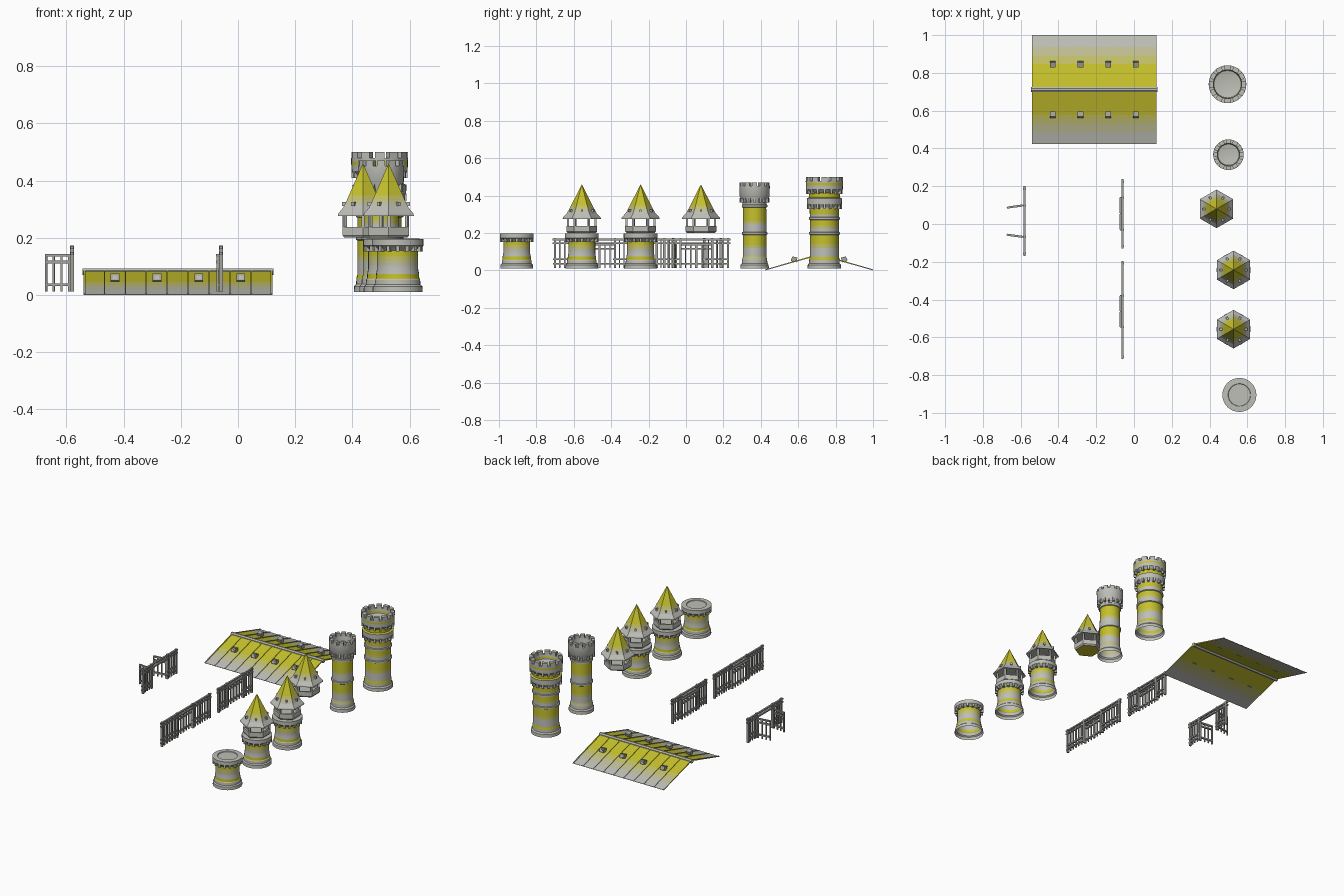
import bpy, bmesh, math
from math import pi, sin, cos
from mathutils import Matrix, Vector

cube = bpy.data.objects.get("Cube")
if cube:
    bpy.data.objects.remove(cube, do_unlink=True)


def material(name, rgb):
    m = bpy.data.materials.new(name)
    m.use_nodes = True
    m.diffuse_color = (*rgb, 1)
    bsdf = m.node_tree.nodes["Principled BSDF"]
    bsdf.inputs["Base Color"].default_value = (*rgb, 1)
    bsdf.inputs["Roughness"].default_value = 0.8
    return m


MATS = [material("stone_grey", (.52, .52, .48)),
        material("pale_sand", (.53, .52, .3)),
        material("straw", (.55, .53, .14)),
        material("bright_yellow", (.56, .53, .025)),
        material("fence_grey", (.36, .36, .34))]
GREY, PALE, STRAW, YELLOW, FENCE = range(5)


def box(bm, centre, size, rot=Matrix()):
    m = Matrix.Translation(centre) @ rot @ Matrix.Diagonal((*size, 1))
    bmesh.ops.create_cube(bm, size=1, matrix=m)


def lathe(bm, profile, sides):
    """Revolve (radius, height) points around z."""
    rings = []
    for r, z in profile:
        if r == 0:
            rings.append([bm.verts.new((0, 0, z))] * sides)
        else:
            rings.append([bm.verts.new((r * cos(pi / 2 + i * 2 * pi / sides),
                                        r * sin(pi / 2 + i * 2 * pi / sides), z))
                          for i in range(sides)])
    for a, b in zip(rings, rings[1:]):
        for i in range(sides):
            j = (i + 1) % sides
            quad = list(dict.fromkeys((a[i], a[j], b[j], b[i])))
            bm.faces.new(quad)


def radial_boxes(bm, count, radius, z, size, half_step=False):
    """Ring of boxes; size is (radial, tangential, height)."""
    for i in range(count):
        a = pi / 2 + (i + (.5 if half_step else 0)) * 2 * pi / count
        box(bm, (radius * cos(a), radius * sin(a), z), size, Matrix.Rotation(a, 4, 'Z'))


def finish(name, bm, loc=(0, 0, 0), bands=(), base=GREY, smooth=False):
    """Cut faces at band heights, colour them and make the object."""
    for z, _ in bands:
        bmesh.ops.bisect_plane(bm, geom=bm.verts[:] + bm.edges[:] + bm.faces[:],
                               plane_co=(0, 0, z), plane_no=(0, 0, 1))
    for f in bm.faces:
        f.material_index = base
        h = f.calc_center_median().z
        for z, mat in bands:
            if h > z:
                f.material_index = mat
    bmesh.ops.recalc_face_normals(bm, faces=bm.faces[:])
    me = bpy.data.meshes.new(name)
    bm.to_mesh(me)
    bm.free()
    for m in MATS:
        me.materials.append(m)
    ob = bpy.data.objects.new(name, me)
    ob.location = loc
    bpy.context.collection.objects.link(ob)
    if smooth:
        bpy.ops.object.select_all(action='DESELECT')
        ob.select_set(True)
        bpy.context.view_layer.objects.active = ob
        bpy.ops.object.shade_smooth_by_angle(angle=math.radians(30))
    return ob


# ---- short round towers
def short_tower(name, loc):
    bm = bmesh.new()
    lathe(bm, [(.088, .01), (.087, .03), (.08, .036), (.079, .053), (.076, .057), (.075, .075),
               (.072, .09), (.072, .155), (.084, .168), (.09, .172), (.09, .196),
               (.06, .197), (.058, .193), (0, .193)], 32)
    finish(name, bm, loc, [(.055, YELLOW), (.073, GREY), (.105, PALE), (.12, STRAW),
                           (.135, YELLOW), (.155, GREY)], smooth=True)
    bm = bmesh.new()
    radial_boxes(bm, 16, .08, .163, (.018, .012, .022))
    finish(name + "_corbels", bm, loc)


# ---- hexagonal lookout with a pointed roof
def lookout(name, loc):
    bm = bmesh.new()
    lathe(bm, [(0, .2), (.075, .2), (.082, .208), (.082, .238), (.07, .238),
               (.07, .215), (0, .215)], 6)
    ob = finish(name + "_parapet", bm, loc)
    for p in ob.data.polygons:
        if p.normal.z < -.9:
            p.material_index = YELLOW
    bm = bmesh.new()
    radial_boxes(bm, 6, .074, .26, (.011, .011, .05))
    finish(name + "_posts", bm, loc)
    bm = bmesh.new()
    lathe(bm, [(0, .284), (.09, .28), (.102, .276), (.1, .284), (.08, .305),
               (.066, .33), (0, .46)], 6)
    finish(name + "_roof", bm, loc, [(.316, PALE), (.33, STRAW), (.348, YELLOW)])
    bm = bmesh.new()
    radial_boxes(bm, 6, .063, .318, (.022, .011, .014), True)
    finish(name + "_roof_vents", bm, loc)


short_tower("low_tower", (.558, -.905, 0))
for tag, y in (("front", -.557), ("middle", -.243)):
    short_tower(tag + "_tower", (.527, y, 0))
    lookout(tag + "_lookout", (.527, y, 0))
lookout("loose_lookout", (.437, .08, 0))


# ---- tall battlement towers
def tall_tower(name, loc, profile, bands, crown_r, crown_in, top, corbels):
    bm = bmesh.new()
    lathe(bm, profile, 32)
    finish(name, bm, loc, bands, smooth=True)
    bm = bmesh.new()
    t = crown_r - crown_in
    radial_boxes(bm, 12, (crown_r + crown_in) / 2 - .001, top - .011, (t, crown_r * .33, .022))
    finish(name + "_battlements", bm, loc)
    bm = bmesh.new()
    for r, z in corbels:
        radial_boxes(bm, 16, r, z, (.018, .012, .026))
    finish(name + "_corbels", bm, loc)


tall_tower("slim_tower", (.5, .367, 0),
           [(.076, .01), (.075, .03), (.068, .038), (.067, .06), (.063, .07), (.063, .19),
            (.068, .193), (.068, .203), (.063, .206), (.062, .335), (.068, .338), (.068, .35),
            (.064, .353), (.065, .37), (.08, .395), (.081, .45), (.06, .45), (.056, .42), (0, .41)],
           [(.055, PALE), (.085, GREY), (.12, STRAW), (.135, YELLOW), (.19, GREY),
            (.25, STRAW), (.265, YELLOW), (.335, GREY)],
           .081, .06, .47, [(.071, .375)])
tall_tower("great_tower", (.495, .74, 0),
           [(.09, .01), (.089, .03), (.082, .038), (.081, .06), (.078, .07), (.077, .19),
            (.083, .193), (.083, .203), (.077, .206), (.077, .27), (.083, .273), (.083, .283),
            (.078, .286), (.079, .335), (.093, .355), (.094, .385), (.083, .39), (.083, .415),
            (.098, .432), (.1, .478), (.076, .478), (.072, .45), (0, .435)],
           [(.055, YELLOW), (.072, GREY), (.12, STRAW), (.14, YELLOW), (.19, GREY), (.225, STRAW),
            (.24, YELLOW), (.27, GREY), (.3, YELLOW), (.328, GREY), (.386, YELLOW), (.418, GREY),
            (.455, YELLOW), (.466, GREY)],
           .1, .076, .5, [(.085, .342), (.089, .422)])

# ---- gable roof
X0, X1, RIDGE, HALF, EAVE_Z, RIDGE_Z = -.54, .12, .712, .288, .002, .085
slope = math.atan2(RIDGE_Z - EAVE_Z, HALF)
length = math.hypot(HALF, RIDGE_Z - EAVE_Z)
roof_bands = [(.02, PALE), (.034, STRAW), (.046, YELLOW)]

bm = bmesh.new()
section = [(RIDGE - HALF, EAVE_Z), (RIDGE, RIDGE_Z), (RIDGE + HALF, EAVE_Z),
           (RIDGE + HALF, EAVE_Z - .002), (RIDGE, RIDGE_Z - .004), (RIDGE - HALF, EAVE_Z - .002)]
cap = bm.faces.new([bm.verts.new((X0, y, z)) for y, z in section])
side = bmesh.ops.extrude_face_region(bm, geom=[cap])
bmesh.ops.translate(bm, vec=(X1 - X0, 0, 0),
                    verts=[v for v in side["geom"] if isinstance(v, bmesh.types.BMVert)])
finish("gable_roof", bm, bands=roof_bands)

battens, dormers, windows = bmesh.new(), bmesh.new(), bmesh.new()
for s in (-1, 1):
    tilt = Matrix.Rotation(-s * slope, 4, 'X')
    mid = Vector((0, RIDGE + s * HALF / 2, (EAVE_Z + RIDGE_Z) / 2 + .001))
    for i in range(1, 9):
        box(battens, mid + Vector((X0 + i * .0733, 0, 0)), (.005, length * .99, .005), tilt)
    # end boards
    for x in (X0 + .003, X1 - .003):
        box(battens, mid + Vector((x, 0, 0)), (.006, length * .99, .005), tilt)
    for i in range(4):
        x, y = -.43 + i * .1467, RIDGE + s * .133
        box(dormers, (x, y, .059), (.03, .028, .026), Matrix.Rotation(s * .25, 4, 'X'))
        box(windows, (x, y + s * .0145, .06), (.018, .004, .014), Matrix.Rotation(s * .25, 4, 'X'))
finish("roof_battens", battens, bands=roof_bands)
finish("roof_dormers", dormers, base=FENCE)
finish("dormer_windows", windows)

bm = bmesh.new()
bmesh.ops.create_cone(bm, cap_ends=True, segments=8, radius1=.013, radius2=.013, depth=X1 - X0 + .008,
                      matrix=Matrix.Translation(((X0 + X1) / 2, RIDGE, RIDGE_Z - .004))
                      @ Matrix.Rotation(pi / 2, 4, 'Y') @ Matrix.Rotation(pi / 8, 4, 'Z'))
finish("ridge_cap", bm)


# ---- palisade panels, built along y from a hinge point
def bars(bm, y0, y1, z0, z1, step=.024, size=.007):
    n = max(1, round((y1 - y0) / step))
    for i in range(n + 1):
        box(bm, (0, y0 + (y1 - y0) * i / n, (z0 + z1) / 2), (size, size, z1 - z0))


def rails(bm, y0, y1, heights, thick=.009):
    for z in heights:
        box(bm, (0, (y0 + y1) / 2, z), (.011, y1 - y0, thick))


def fence(name, x, y0, y1, gate0, gate1, closed):
    bm = bmesh.new()
    rails(bm, y0, y1, (.165, .145))
    for a, b in ((y0 + .014, gate0), (gate1, y1 - .014)):
        rails(bm, a - .01, b, (.06, .035))
        bars(bm, a, b, .012, .16)
        for y in (a, b):
            box(bm, (0, y, .092), (.014, .012, .16))
    finish(name, bm, (x, 0, 0), base=FENCE)
    # two gate leaves, shut against the frame or swung open
    leaf = (gate1 - gate0) / 2 - .003
    for tag, y, direction in (("right", gate0, 1), ("left", gate1, -1)):
        bm = bmesh.new()
        bars(bm, 0, leaf, .012, .143)
        rails(bm, 0, leaf, (.138, .115, .035))
        ob = finish(name + "_" + tag + "_leaf", bm, (x - .011, y, 0), base=FENCE)
        turn = 0 if closed else math.radians(82)
        ob.rotation_euler.z = turn if direction == 1 else pi - turn


fence("long_fence", -.06, -.715, -.195, -.545, -.38, True)
fence("short_fence", -.06, -.13, .238, -.03, .14, True)
fence("open_gate", -.58, -.17, .2, -.068, .098, False)
